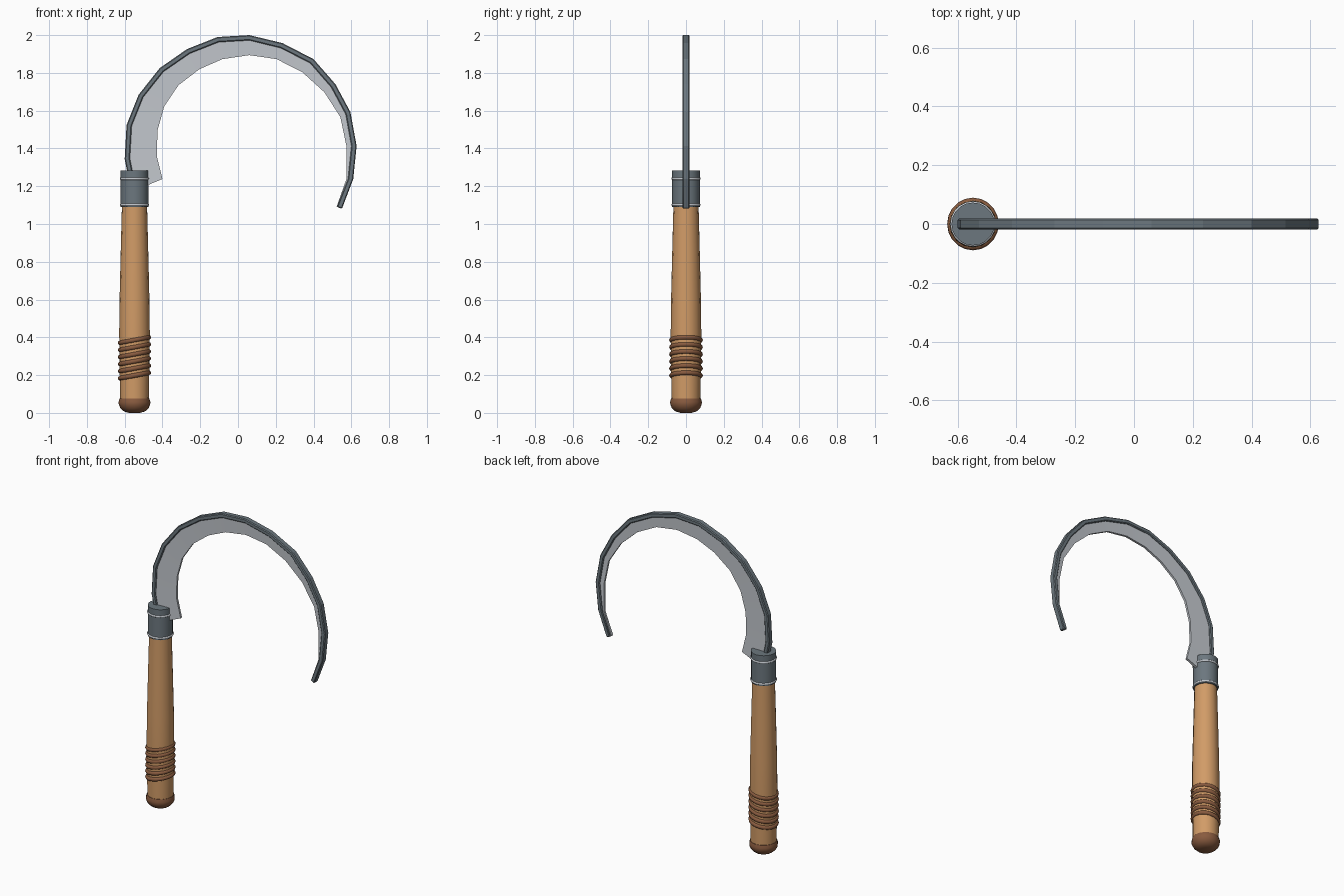
import bpy, bmesh, math
from mathutils import Vector

if "Cube" in bpy.data.objects:
    bpy.data.objects.remove(bpy.data.objects["Cube"])

AXIS_X = -0.548   # centre line of the handle


def material(name, rgb):
    m = bpy.data.materials.new(name)
    m.diffuse_color = (*rgb, 1)
    m.use_nodes = True
    m.node_tree.nodes["Principled BSDF"].inputs["Base Color"].default_value = m.diffuse_color
    return m


WOOD = material("wood", (0.64, 0.33, 0.135))
CORD = material("brown cord", (0.25, 0.105, 0.05))
DARK = material("dark steel", (0.15, 0.185, 0.21))
PALE = material("pale steel", (0.55, 0.58, 0.62))


def finish(obj, mat, angle=40):
    obj.data.materials.append(mat)
    bpy.ops.object.select_all(action='DESELECT')
    bpy.context.view_layer.objects.active = obj
    obj.select_set(True)
    bpy.ops.object.shade_smooth_by_angle(angle=math.radians(angle))
    return obj


def from_bmesh(name, bm, mat, angle=40):
    bmesh.ops.recalc_face_normals(bm, faces=bm.faces)
    mesh = bpy.data.meshes.new(name)
    bm.to_mesh(mesh)
    bm.free()
    obj = bpy.data.objects.new(name, mesh)
    bpy.context.collection.objects.link(obj)
    return finish(obj, mat, angle)


def lathe(name, profile, mat, sides=16, angle=40):
    """Turn (radius, z) points round the handle axis and cap both ends."""
    bm = bmesh.new()
    rings = []
    for r, z in profile:
        rings.append([bm.verts.new((AXIS_X + r * math.cos(2 * math.pi * i / sides),
                                    r * math.sin(2 * math.pi * i / sides), z))
                      for i in range(sides)])
    for a, b in zip(rings, rings[1:]):
        for i in range(sides):
            j = (i + 1) % sides
            bm.faces.new((a[i], a[j], b[j], b[i]))
    bm.faces.new(rings[0])
    bm.faces.new(rings[-1])
    return from_bmesh(name, bm, mat, angle)


def ring(name, z, major, minor, mat, tilt=0.0):
    bpy.ops.mesh.primitive_torus_add(location=(AXIS_X, 0, z), rotation=(0, tilt, 0),
                                     major_radius=major, minor_radius=minor,
                                     major_segments=20, minor_segments=8)
    obj = bpy.context.object
    obj.name = name
    return finish(obj, mat, 60)


def sweep(name, sections, mat, angle):
    """Join a row of four-cornered cross-sections into a closed bar."""
    bm = bmesh.new()
    rows = [[bm.verts.new(p) for p in s] for s in sections]
    for a, b in zip(rows, rows[1:]):
        for i in range(4):
            j = (i + 1) % 4
            bm.faces.new((a[i], a[j], b[j], b[i]))
    bm.faces.new(rows[0])
    bm.faces.new(rows[-1])
    return from_bmesh(name, bm, mat, angle)


def section(p, q, half_p, half_q):
    return [(p.x, -half_p, p.y), (q.x, -half_q, q.y),
            (q.x, half_q, q.y), (p.x, half_p, p.y)]


# Handle, pommel and ferrule
lathe("handle", [(0.076, 0.06), (0.077, 0.12), (0.081, 0.42), (0.079, 0.6),
                 (0.073, 0.85), (0.066, 1.12)], WOOD)
lathe("pommel", [(0.03, 0.0), (0.056, 0.008), (0.074, 0.024), (0.083, 0.043),
                 (0.084, 0.058), (0.079, 0.076)], CORD, angle=50)
lathe("ferrule", [(0.073, 1.09), (0.073, 1.284)], DARK, sides=20)
for n, z in enumerate((1.102, 1.24)):
    ring(f"ferrule_band_{n + 1}", z, 0.071, 0.007, PALE)

# Tilted cord loops round the grip
for n in range(6):
    ring(f"grip_cord_{n + 1}", 0.198 + 0.0375 * n, 0.077, 0.0125, CORD, math.radians(-11))

# Hooked blade: outer back and inner cutting edge as (x, z) pairs
OUTER = [Vector(p) for p in (
    (-.565, 1.17), (-.60, 1.344), (-.59, 1.524), (-.527, 1.683), (-.415, 1.825),
    (-.27, 1.926), (-.108, 1.99), (.06, 2.0), (.235, 1.958), (.40, 1.873),
    (.516, 1.74), (.595, 1.593), (.628, 1.413), (.61, 1.238), (.55, 1.08))]
INNER = [Vector(p) for p in (
    (-.40, 1.238), (-.43, 1.36), (-.426, 1.497), (-.39, 1.624), (-.315, 1.735),
    (-.204, 1.82), (-.082, 1.873), (.06, 1.894), (.204, 1.873), (.34, 1.804),
    (.457, 1.698), (.542, 1.566), (.574, 1.413), (.574, 1.238), (.522, 1.092))]

blade, spine = [], []
for o, i in zip(OUTER, INNER):
    inward = (i - o).normalized()
    blade.append(section(o + inward * 0.012, i, 0.011, 0.007))
    spine.append(section(o, o + inward * 0.028, 0.019, 0.019))
sweep("blade", blade, PALE, 30)
back = sweep("blade_spine", spine, DARK, 10)
bevel = back.modifiers.new("soft edges", 'BEVEL')
bevel.width = 0.005
bevel.segments = 1
bevel.limit_method = 'ANGLE'
bevel.angle_limit = math.radians(50)
